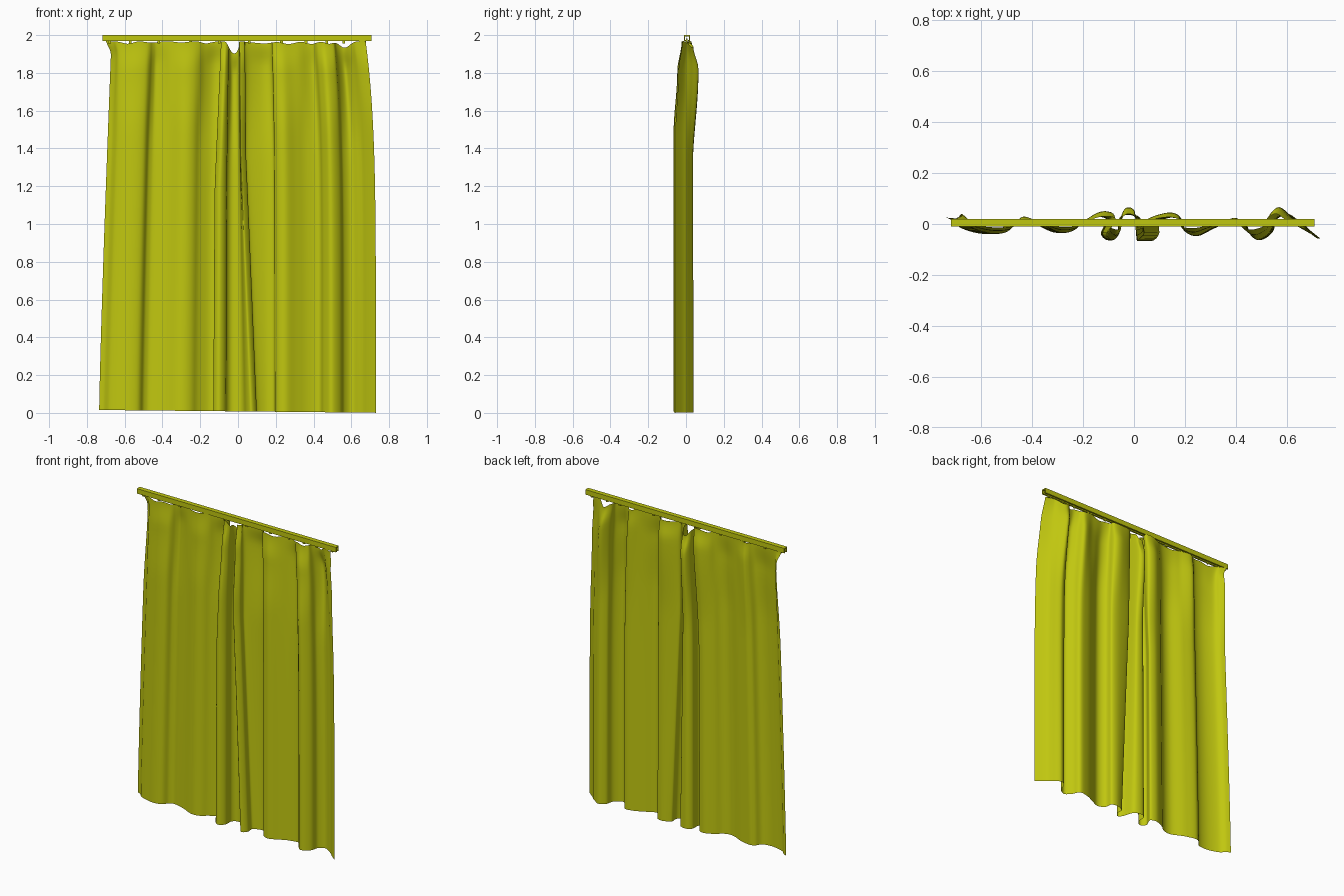
import bpy, bmesh, math
from mathutils import Vector

if "Cube" in bpy.data.objects:
    bpy.data.objects.remove(bpy.data.objects["Cube"])

cloth_mat = bpy.data.materials.new("olive yellow")
cloth_mat.diffuse_color = (0.53, 0.57, 0.005, 1)
cloth_mat.use_nodes = True
cloth_mat.node_tree.nodes["Principled BSDF"].inputs["Base Color"].default_value = cloth_mat.diffuse_color


def make_object(name, bm, smooth=False):
    mesh = bpy.data.meshes.new(name)
    bm.to_mesh(mesh)
    bm.free()
    mesh.materials.append(cloth_mat)
    for p in mesh.polygons:
        p.use_smooth = smooth
    obj = bpy.data.objects.new(name, mesh)
    bpy.context.collection.objects.link(obj)
    return obj


def catmull(p0, p1, p2, p3, t):
    return 0.5 * (2 * p1 + (p2 - p0) * t + (2 * p0 - 5 * p1 + 4 * p2 - p3) * t * t
                  + (3 * p1 - p0 - 3 * p2 + p3) * t ** 3)


def lerp_table(table, t):
    for (a, va), (b, vb) in zip(table, table[1:]):
        if t <= b:
            k = (t - a) / (b - a)
            k = k * k * (3 - 2 * k)
            return va + (vb - va) * k
    return table[-1][1]


def bump(x, centre, width):
    return math.exp(-((x - centre) / width) ** 2)


# Plan of the pleats as seen from above (x, y)
PLAN = [Vector(p) for p in [
    (-.735, .04), (-.71, .02), (-.68, -.015), (-.60, -.038), (-.53, -.03),
    (-.495, .015), (-.46, .028), (-.38, -.005), (-.31, -.034), (-.25, -.024),
    (-.195, .025), (-.15, .05), (-.112, .036), (-.115, 0), (-.13, -.04),
    (-.10, -.064), (-.065, -.035), (-.06, .03), (-.03, .065), (.02, .045),
    (.045, -.035), (.07, -.066), (.098, -.04), (.10, .01), (.15, .044),
    (.19, .03), (.20, -.025), (.25, -.047), (.32, -.015), (.42, .024),
    (.455, -.03), (.495, -.063), (.545, -.03), (.56, .03), (.60, .066),
    (.64, .03), (.68, -.015), (.73, -.056)]]

# How far the pleats swing back and forward along the height (0 hem, 1 heading)
BACK_SWING = [(0, .62), (.68, .55), (.94, 1.0), (1, .6)]
FRONT_SWING = [(0, 1), (.75, 1), (.92, .7), (1, .35)]
# Places where the heading sags: centre, width, depth
SAGS = [(-.64, .04, .014), (-.50, .05, .008), (-.33, .05, .007), (-.19, .03, .012),
        (-.02, .05, .065), (.16, .05, .012), (.29, .05, .015), (.42, .04, .015),
        (.52, .03, .014), (.61, .04, .035)]


def cloth_point(p, t):
    x, y = p
    z_low = 0.008 - 0.01 * x
    z_top = 1.968 - sum(d * bump(x, c, w) for c, w, d in SAGS)
    # narrowing towards the heading
    nx = x - x / .735 * (.065 * t ** 1.2 if x < 0 else .055 * t ** 5)
    # centre fold leans left
    nx -= .06 * min(t / .7, 1) * bump(x, .085, .055)
    # front fold leans right at the heading
    nx += .03 * max(0, t - .6) / .4 * bump(x, -.12, .05)
    # turned-out corner
    nx -= .03 * max(0, (t - .97) / .03) * bump(x, -.735, .04)
    ny = y * lerp_table(BACK_SWING if y > 0 else FRONT_SWING, t)
    return (nx, ny, max(0, z_low + (z_top - z_low) * t))


# Pleated curtain sheet
SUB = 6
columns = []
for i in range(len(PLAN) - 1):
    a, b = PLAN[max(i - 1, 0)], PLAN[min(i + 2, len(PLAN) - 1)]
    for k in range(SUB):
        columns.append(catmull(a, PLAN[i], PLAN[i + 1], b, k / SUB))
columns.append(PLAN[-1])
ROWS = 40
levels = [1 - (1 - r / ROWS) ** 1.6 for r in range(ROWS + 1)]
bm = bmesh.new()
grid = [[bm.verts.new(cloth_point(p, t)) for p in columns] for t in levels]
for low, high in zip(grid, grid[1:]):
    for j in range(len(columns) - 1):
        bm.faces.new((low[j], low[j + 1], high[j + 1], high[j]))
make_object("curtain", bm, smooth=True)

# Rail: channel profile open at the bottom, extruded along x
half = [(.015, 2.0), (.015, 1.968), (.005, 1.968), (.005, 1.973), (.010, 1.973), (.010, 1.992)]
profile = [(.005 + y, z) for y, z in half] + [(.005 - y, z) for y, z in reversed(half)]
bm = bmesh.new()
left = [bm.verts.new((-.718, y, z)) for y, z in profile]
right = [bm.verts.new((.708, y, z)) for y, z in profile]
n = len(profile)
for i in range(n):
    bm.faces.new((left[i], left[(i + 1) % n], right[(i + 1) % n], right[i]))
bm.faces.new(left)
bm.faces.new(right[::-1])
bmesh.ops.recalc_face_normals(bm, faces=bm.faces)
make_object("rail", bm)

# Gliders hanging from the rail slot
bm = bmesh.new()
for x in (-.68, -.57, -.42, -.25, -.10, .06, .23, .36, .47, .56, .67):
    cube = bmesh.ops.create_cube(bm, size=1)["verts"]
    bmesh.ops.scale(bm, vec=(.014, .008, .026), verts=cube)
    bmesh.ops.translate(bm, vec=(x, .005, 1.968), verts=cube)
make_object("gliders", bm)
